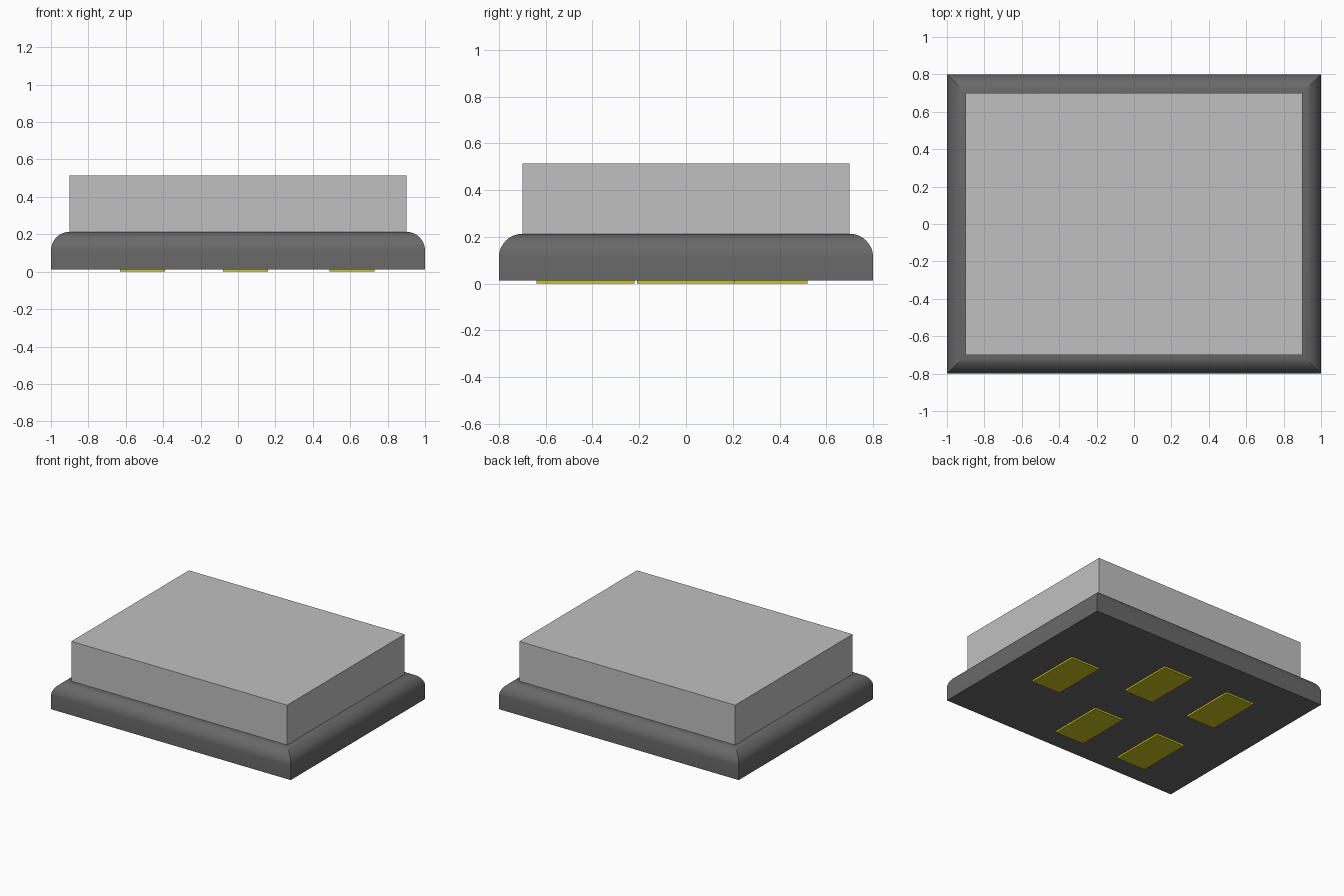
import bpy, bmesh, math

cube = bpy.data.objects.get("Cube")
if cube:
    bpy.data.objects.remove(cube, do_unlink=True)


def material(name, r, g, b):
    m = bpy.data.materials.new(name)
    m.use_nodes = True
    m.diffuse_color = (r, g, b, 1)
    m.node_tree.nodes["Principled BSDF"].inputs["Base Color"].default_value = (r, g, b, 1)
    return m


def finish(name, bm, mat):
    bmesh.ops.recalc_face_normals(bm, faces=bm.faces)
    mesh = bpy.data.meshes.new(name)
    bm.to_mesh(mesh)
    bm.free()
    mesh.materials.append(mat)
    obj = bpy.data.objects.new(name, mesh)
    bpy.context.collection.objects.link(obj)
    return obj


def box(name, x, y, width, depth, z0, z1, mat):
    bm = bmesh.new()
    bmesh.ops.create_cube(bm, size=1)
    for v in bm.verts:
        v.co = (x + v.co.x * width, y + v.co.y * depth, z0 + (v.co.z + 0.5) * (z1 - z0))
    return finish(name, bm, mat)


light_grey = material("light grey", 0.53, 0.53, 0.53)
dark_grey = material("dark grey", 0.14, 0.14, 0.14)
gold = material("gold yellow", 0.60, 0.56, 0.01)

PAD, TOP, RADIUS, STEPS = 0.013, 0.213, 0.1, 12

# Base plate: rectangular rings following a quarter-round edge, mitred at corners
profile = [(0, PAD)]
for i in range(STEPS + 1):
    a = math.pi / 2 * i / STEPS
    profile.append((RADIUS * (1 - math.cos(a)), TOP - RADIUS + RADIUS * math.sin(a)))
bm = bmesh.new()
rings = []
for inset, z in profile:
    w, d = 1 - inset, 0.8 - inset
    rings.append([bm.verts.new((sx * w, sy * d, z))
                  for sx, sy in ((-1, -1), (1, -1), (1, 1), (-1, 1))])
for low, high in zip(rings, rings[1:]):
    for i in range(4):
        j = (i + 1) % 4
        bm.faces.new((low[i], low[j], high[j], high[i]))
bm.faces.new(rings[0][::-1])
bm.faces.new(rings[-1])
base = finish("base_plate", bm, dark_grey)
bpy.ops.object.select_all(action='DESELECT')
base.select_set(True)
bpy.context.view_layer.objects.active = base
bpy.ops.object.shade_smooth_by_angle(angle=math.radians(20))

# Upper block
box("upper_block", 0, 0, 1.8, 1.4, TOP, 0.513, light_grey)

# Contact pads underneath
pads = {"left_pad": (0.61, 0), "middle_back_pad": (0.04, 0.31), "middle_front_pad": (0.04, -0.43),
        "right_back_pad": (-0.51, 0.31), "right_front_pad": (-0.51, -0.43)}
for name, (x, y) in pads.items():
    box(name, x, y, 0.24, 0.42, 0, PAD, gold)
